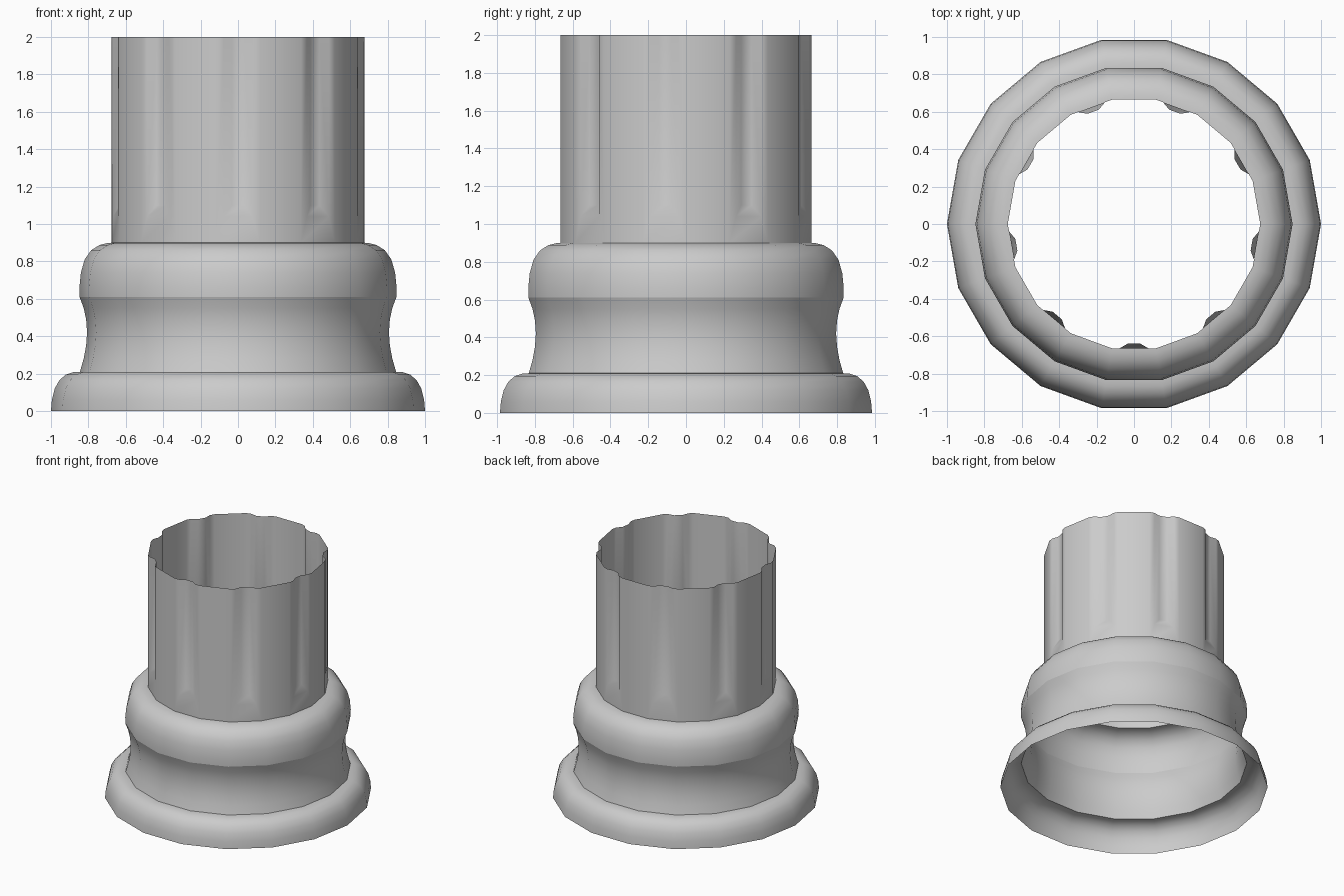
import bpy, bmesh
from math import cos, sin, radians

if "Cube" in bpy.data.objects:
    bpy.data.objects.remove(bpy.data.objects["Cube"])

SIDES = 18
STEP = 360 / SIDES
APOTHEM = 0.675 * cos(radians(STEP / 2))
HALF = 0.675 * sin(radians(STEP / 2))


def finish(name, bm):
    bmesh.ops.remove_doubles(bm, verts=bm.verts, dist=1e-4)
    mesh = bpy.data.meshes.new(name)
    bm.to_mesh(mesh)
    bm.free()
    ob = bpy.data.objects.new(name, mesh)
    bpy.context.collection.objects.link(ob)
    bpy.ops.object.select_all(action='DESELECT')
    ob.select_set(True)
    bpy.context.view_layer.objects.active = ob
    bpy.ops.object.shade_smooth_by_angle(angle=radians(40))
    return ob


def lathe(name, profile):
    """Revolve a bottom-to-top (radius, z) profile into an open 18-sided ring."""
    bm = bmesh.new()
    rings = [[bm.verts.new((r * cos(radians(i * STEP)), r * sin(radians(i * STEP)), z))
              for i in range(SIDES)] for r, z in profile]
    for a, b in zip(rings, rings[1:]):
        for i in range(SIDES):
            j = (i + 1) % SIDES
            bm.faces.new((a[i], a[j], b[j], b[i]))
    return finish(name, bm)


# rounded foot
lathe("base_foot", [(1.0, 0), (0.995, 0.06), (0.98, 0.12), (0.955, 0.165),
                    (0.92, 0.195), (0.88, 0.208), (0.845, 0.21)])

# concave waist and bulging collar above it
lathe("base_waist", [(0.845, 0.21), (0.825, 0.28), (0.812, 0.35), (0.807, 0.42),
                     (0.812, 0.49), (0.825, 0.55), (0.847, 0.61)])
lathe("base_collar", [(0.847, 0.61), (0.848, 0.66), (0.84, 0.74), (0.82, 0.81),
                      (0.785, 0.86), (0.74, 0.888), (0.70, 0.898), (0.675, 0.90)])

# shaft: every other side carries an inward flute
Z0, Z_OUT, Z_IN, Z1 = 0.90, 1.04, 1.10, 2.0
W_OUT, W_IN, DEPTH = 0.077, 0.032, 0.026
bm = bmesh.new()
for k in range(SIDES):
    a = radians(STEP * (k + 0.5))

    def face(*pts):
        # each point is (offset along the side, z, depth inward)
        bm.faces.new([bm.verts.new(((APOTHEM - d) * cos(a) - t * sin(a),
                                    (APOTHEM - d) * sin(a) + t * cos(a), z))
                      for t, z, d in pts])

    if k % 2 == 1 - 1:
        fluted = (round(STEP * (k + 0.5)) - 270) % 40 == 0
    else:
        fluted = (round(STEP * (k + 0.5)) - 270) % 40 == 0
    L, R = (-HALF, Z0, 0), (HALF, Z0, 0)
    LT, RT = (-HALF, Z1, 0), (HALF, Z1, 0)
    if not fluted:
        face(L, R, RT, LT)
        continue
    ol, orr = (-W_OUT, Z_OUT, 0), (W_OUT, Z_OUT, 0)
    il, ir = (-W_IN, Z_IN, DEPTH), (W_IN, Z_IN, DEPTH)
    olt, ort = (-W_OUT, Z1, 0), (W_OUT, Z1, 0)
    ilt, irt = (-W_IN, Z1, DEPTH), (W_IN, Z1, DEPTH)
    face(L, R, orr, ol)
    face(L, ol, olt, LT)
    face(R, RT, ort, orr)
    face(ol, orr, ir, il)
    face(ol, il, ilt, olt)
    face(orr, ort, irt, ir)
    face(il, ir, irt, ilt)
finish("fluted_shaft", bm)
